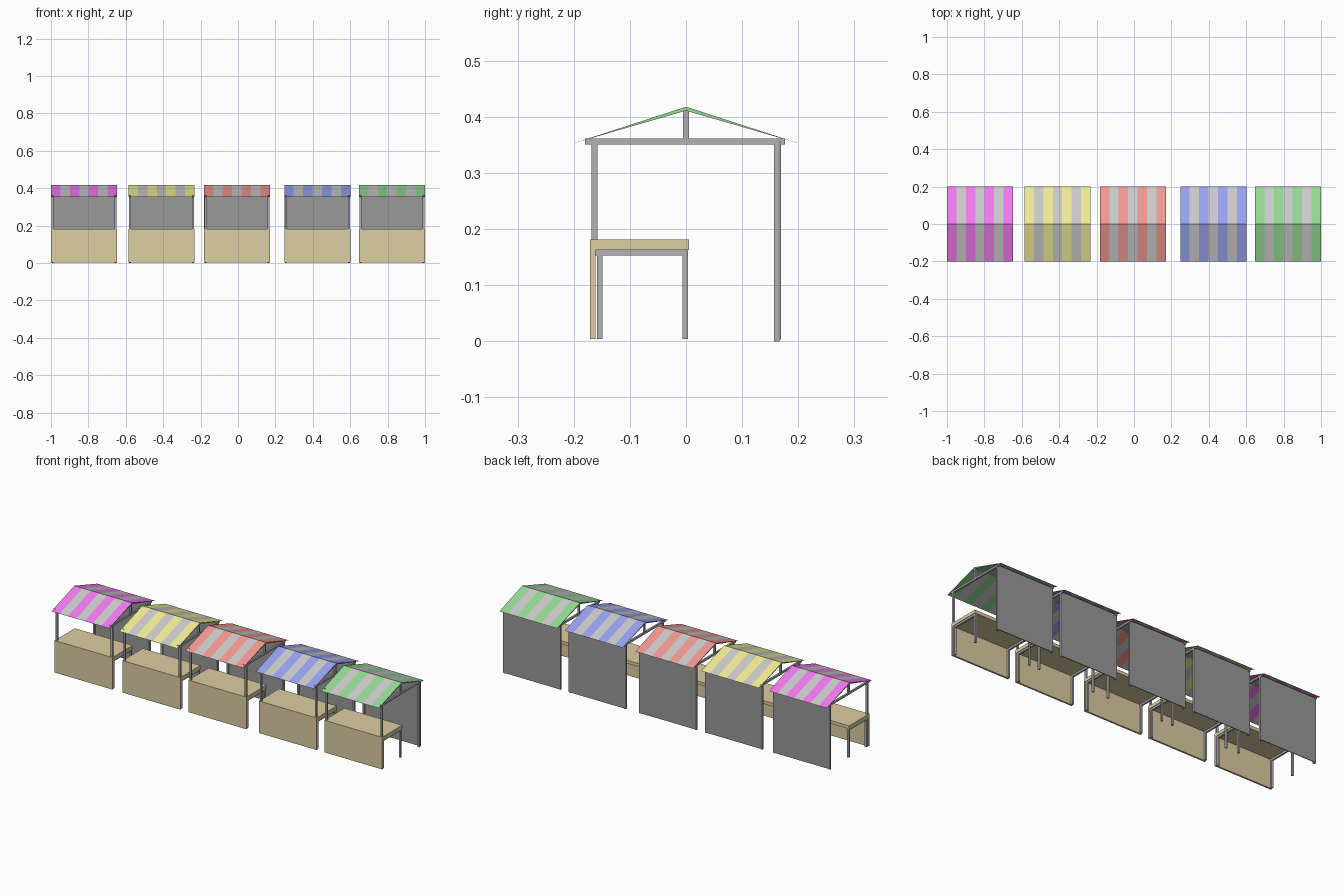
import bpy, bmesh

if "Cube" in bpy.data.objects:
    bpy.data.objects.remove(bpy.data.objects["Cube"])

W = 0.353          # stall width
HX = W / 2
POLE = 0.01        # pole thickness


def material(name, rgb):
    m = bpy.data.materials.new(name)
    m.diffuse_color = (*rgb, 1)
    m.use_nodes = True
    m.node_tree.nodes["Principled BSDF"].inputs["Base Color"].default_value = m.diffuse_color
    return m


wood = material("wood", (0.72, 0.61, 0.36))
metal = material("metal", (0.45, 0.45, 0.45))
cloth = material("dark_cloth", (0.32, 0.32, 0.32))
white = material("pale_stripe", (0.78, 0.78, 0.78))


def finish(bm, name, mats):
    bmesh.ops.recalc_face_normals(bm, faces=bm.faces)
    me = bpy.data.meshes.new(name)
    bm.to_mesh(me)
    bm.free()
    for m in mats:
        me.materials.append(m)
    ob = bpy.data.objects.new(name, me)
    bpy.context.collection.objects.link(ob)
    return ob


def boxes(name, mat, spans):
    """One object from boxes given as (x0, x1, y0, y1, z0, z1)."""
    bm = bmesh.new()
    for x0, x1, y0, y1, z0, z1 in spans:
        vs = bmesh.ops.create_cube(bm, size=1)["verts"]
        for v in vs:
            v.co.x = x1 if v.co.x > 0 else x0
            v.co.y = y1 if v.co.y > 0 else y0
            v.co.z = z1 if v.co.z > 0 else z0
    return finish(bm, name, [mat])


def both_sides(cx, inset, y0, y1, z0, z1):
    """Mirrored pair of bars at the left and right ends of a stall."""
    a = HX - inset
    return [(cx + a - POLE, cx + a, y0, y1, z0, z1),
            (cx - a, cx - a + POLE, y0, y1, z0, z1)]


def striped_roof(name, cx, colour):
    # tapered gable profile swept through seven stripes
    profile = [(-0.2, 0.353), (0, 0.418), (0.2, 0.353), (0, 0.411)]
    n = 7
    bm = bmesh.new()
    rings = [[bm.verts.new((cx - HX + W * i / n, y, z)) for y, z in profile]
             for i in range(n + 1)]
    for i in range(n):
        a, b = rings[i], rings[i + 1]
        for j in range(4):
            k = (j + 1) % 4
            f = bm.faces.new((a[j], a[k], b[k], b[j]))
            f.material_index = i % 2
    for r in (rings[0], rings[-1]):
        bm.faces.new((r[0], r[1], r[3]))
        bm.faces.new((r[1], r[2], r[3]))
    finish(bm, name, [colour, white])


def stall(tag, cx, rgb):
    striped_roof(tag + "_roof", cx, material(tag, rgb))

    # counter top and front board
    boxes(tag + "_counter_top", wood, [(cx - HX, cx + HX, -0.171, 0.005, 0.163, 0.181)])
    boxes(tag + "_front_board", wood, [(cx - HX, cx + HX, -0.171, -0.161, 0.004, 0.163)])

    # counter legs and side rails
    boxes(tag + "_counter_frame", metal,
          both_sides(cx, 0.003, -0.159, -0.149, 0.004, 0.153)
          + both_sides(cx, 0.003, -0.006, 0.004, 0.004, 0.153)
          + both_sides(cx, 0.003, -0.161, 0.004, 0.153, 0.163))

    # canopy posts, cross beams and king posts
    boxes(tag + "_canopy_frame", metal,
          both_sides(cx, 0.003, -0.168, -0.158, 0.181, 0.351)
          + both_sides(cx, 0.003, 0.157, 0.167, 0.0, 0.351)
          + both_sides(cx, 0.003, -0.18, 0.176, 0.351, 0.361)
          + both_sides(cx, 0.003, -0.005, 0.005, 0.361, 0.412))

    # back wall
    boxes(tag + "_back_wall", cloth,
          [(cx - HX + 0.002, cx + HX - 0.002, 0.165, 0.169, 0.003, 0.358)])


for tag, cx, rgb in [("magenta", -0.8235, (0.9, 0.2, 0.88)),
                     ("yellow", -0.409, (0.88, 0.85, 0.3)),
                     ("red", -0.006, (0.9, 0.32, 0.29)),
                     ("blue", 0.424, (0.32, 0.37, 0.88)),
                     ("green", 0.8235, (0.3, 0.7, 0.3))]:
    stall(tag, cx, rgb)
